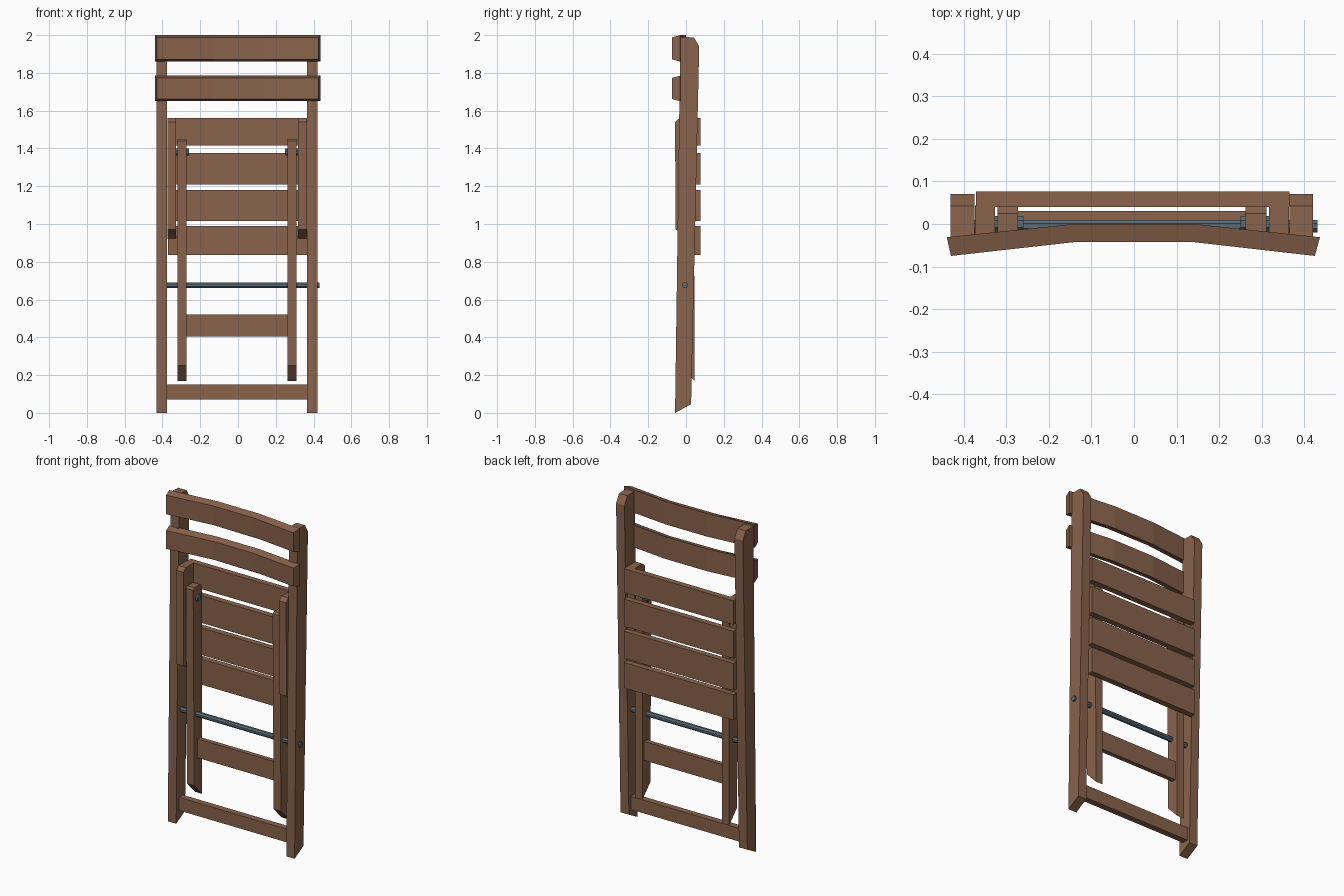
import bpy, bmesh, math
from mathutils import Vector

if "Cube" in bpy.data.objects:
    bpy.data.objects.remove(bpy.data.objects["Cube"])


def material(name, rgb):
    m = bpy.data.materials.new(name)
    m.diffuse_color = (*rgb, 1)
    m.use_nodes = True
    m.node_tree.nodes["Principled BSDF"].inputs["Base Color"].default_value = m.diffuse_color
    return m


WOOD = material("brown wood", (0.25, 0.125, 0.072))
STEEL = material("blue grey steel", (0.10, 0.15, 0.18))


def finish(name, bm, mat):
    bmesh.ops.recalc_face_normals(bm, faces=bm.faces)
    me = bpy.data.meshes.new(name)
    bm.to_mesh(me)
    bm.free()
    me.materials.append(mat)
    ob = bpy.data.objects.new(name, me)
    bpy.context.collection.objects.link(ob)
    return ob


def loft(name, ring_a, ring_b, mat=WOOD):
    """Solid between two matching rings of points."""
    bm = bmesh.new()
    a = [bm.verts.new(p) for p in ring_a]
    b = [bm.verts.new(p) for p in ring_b]
    n = len(a)
    bm.faces.new(a)
    bm.faces.new(b[::-1])
    for i in range(n):
        j = (i + 1) % n
        bm.faces.new((a[i], a[j], b[j], b[i]))
    return finish(name, bm, mat)


def side_profile(name, yz, x0, x1, mat=WOOD):
    """Side (y, z) outline extruded along x."""
    return loft(name, [(x0, y, z) for y, z in yz], [(x1, y, z) for y, z in yz], mat)


def board(name, x0, x1, y0, y1, z0, z1):
    return side_profile(name, [(y0, z0), (y1, z0), (y1, z1), (y0, z1)], x0, x1)


def rod(name, x0, x1, y, z, r, sides=8):
    step = math.tau / sides
    ring = [(y + r * math.cos((i + .5) * step), z + r * math.sin((i + .5) * step))
            for i in range(sides)]
    return side_profile(name, ring, x0, x1, STEEL)


CX = -0.005  # mirror plane of the frame
POST = [(-0.058, 0.0), (0.027, 0.046), (0.07, 1.94), (0.042, 1.988), (-0.03, 1.99)]
RAIL = [(-0.055, 0.97), (0.044, 0.92), (0.042, 1.56), (-0.035, 1.56), (-0.058, 1.54)]
LEG = [(-0.032, 0.25), (0.045, 0.17), (0.042, 1.43), (0.025, 1.45), (-0.03, 1.45), (-0.042, 1.44)]

# paired uprights: outer posts, seat rails, inner legs, pivot pins
for side, s in (("left", -1), ("right", 1)):
    side_profile(f"{side}_post", POST, CX + s * 0.370, CX + s * 0.426)
    side_profile(f"{side}_seat_rail", RAIL, CX + s * 0.322, CX + s * 0.369)
    side_profile(f"{side}_inner_leg", LEG, CX + s * 0.267, CX + s * 0.316)
    rod(f"{side}_pivot_pin", CX + s * 0.255, CX + s * 0.330, 0.0, 1.38, 0.02)

# seat slats behind the rails
for i, (z0, z1) in enumerate([(0.835, 0.99), (1.015, 1.18), (1.21, 1.375), (1.415, 1.56)]):
    board(f"seat_slat_{i + 1}", -0.371, 0.365, 0.04, 0.076, z0, z1)

# curved backrest slats, front face slightly shorter than the back
PLAN = [(-0.44, -0.031), (-0.14, 0.0), (0.14, 0.0), (0.437, -0.031),
        (0.425, -0.075), (0.135, -0.042), (-0.135, -0.042), (-0.43, -0.075)]
for i, (z0, z1) in enumerate([(1.65, 1.785), (1.86, 2.0)]):
    inset = [0, 0, 0, 0, 0.012, 0.012, 0.012, 0.012]
    loft(f"backrest_slat_{i + 1}",
         [(x, y, z0 + d) for (x, y), d in zip(PLAN, inset)],
         [(x, y, z1 - d) for (x, y), d in zip(PLAN, inset)])

# stretchers and the long steel pivot rod
board("inner_leg_stretcher", -0.272, 0.262, 0.002, 0.03, 0.405, 0.52)
board("post_stretcher", -0.375, 0.365, -0.03, 0.008, 0.07, 0.15)
rod("pivot_rod", -0.376, 0.431, -0.005, 0.675, 0.016)
